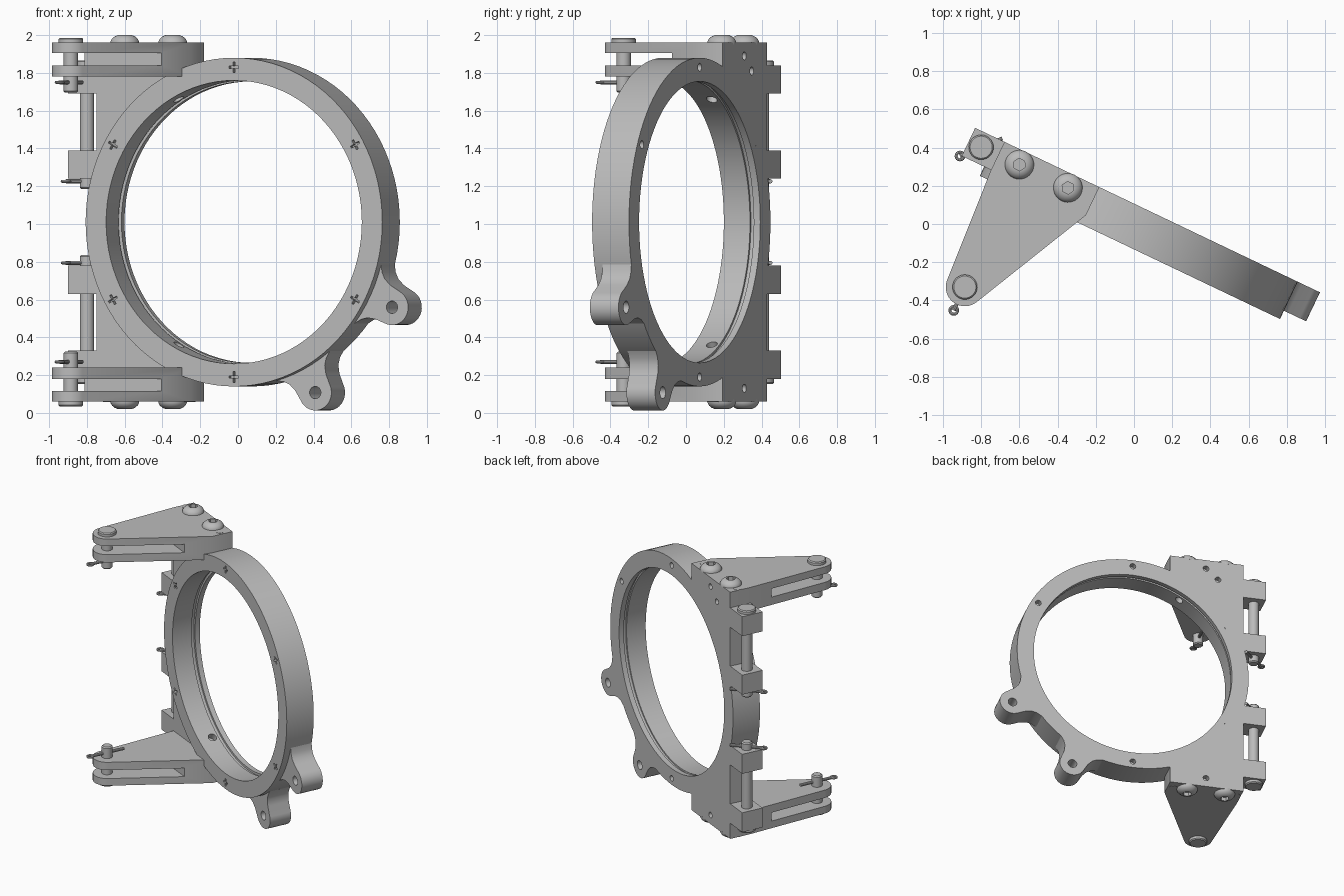
import bpy, bmesh
from math import sin, cos, pi, radians
from mathutils import Matrix, Vector

old = bpy.data.objects.get("Cube")
if old:
    bpy.data.objects.remove(old, do_unlink=True)

# One plain grey metal
metal = bpy.data.materials.new("grey metal")
metal.use_nodes = True
GREY = (0.5, 0.5, 0.5, 1)
metal.diffuse_color = GREY
metal.node_tree.nodes["Principled BSDF"].inputs["Base Color"].default_value = GREY

# Working frame: the ring axis is local y, its centre is the origin
FRAME = Matrix.Translation((0.025, -0.025, 1.01)) @ Matrix.Rotation(radians(-25.5), 4, 'Z')
ID = Matrix.Identity(4)
FACE = Matrix(((1, 0, 0, 0), (0, 0, 1, 0), (0, 1, 0, 0), (0, 0, 0, 1)))
BACK, FRONT, BODY_FRONT = 0.108, -0.108, -0.055


def flip(s):
    return Matrix.Diagonal((1, 1, s, 1))


def at(x, y, z=0):
    return Matrix.Translation((x, y, z))


def arc(cx, cy, r, a, b, n):
    return [(cx + r * cos(radians(a + (b - a) * i / n)),
             cy + r * sin(radians(a + (b - a) * i / n))) for i in range(n + 1)]


def prism(bm, pts, lo, hi, m=ID):
    a = [bm.verts.new(m @ Vector((x, y, lo))) for x, y in pts]
    b = [bm.verts.new(m @ Vector((x, y, hi))) for x, y in pts]
    bm.faces.new(a)
    bm.faces.new(b)
    for i in range(len(pts)):
        j = (i + 1) % len(pts)
        bm.faces.new((a[i], a[j], b[j], b[i]))


def box(bm, x0, x1, y0, y1, z0, z1):
    prism(bm, [(x0, y0), (x1, y0), (x1, y1), (x0, y1)], z0, z1)


def lathe(bm, prof, m=ID, n=32, loop=False):
    rings = [[bm.verts.new(m @ Vector((r * cos(2 * pi * i / n), r * sin(2 * pi * i / n), h)))
              for i in range(n)] for r, h in prof]
    pairs = list(zip(rings, rings[1:]))
    if loop:
        pairs.append((rings[-1], rings[0]))
    else:
        bm.faces.new(rings[0])
        bm.faces.new(rings[-1])
    for a, b in pairs:
        for i in range(n):
            j = (i + 1) % n
            bm.faces.new((a[i], a[j], b[j], b[i]))


def rod(bm, r, lo, hi, m=ID, n=20):
    lathe(bm, [(r, lo), (r, hi)], m, n)


def finish(name, bm, cutter=None):
    def to_object(label, mesh_bm):
        bmesh.ops.recalc_face_normals(mesh_bm, faces=mesh_bm.faces)
        mesh_bm.transform(FRAME)
        me = bpy.data.meshes.new(label)
        mesh_bm.to_mesh(me)
        mesh_bm.free()
        me.materials.append(metal)
        o = bpy.data.objects.new(label, me)
        bpy.context.collection.objects.link(o)
        return o
    ob = to_object(name, bm)
    bpy.ops.object.select_all(action='DESELECT')
    ob.select_set(True)
    bpy.context.view_layer.objects.active = ob
    if cutter:
        tool = to_object(name + "_cutter", cutter)
        tool.hide_render = True
        mod = ob.modifiers.new("cut", 'BOOLEAN')
        mod.object, mod.operation, mod.solver = tool, 'DIFFERENCE', 'EXACT'
        bpy.ops.object.modifier_apply(modifier=mod.name)
        bpy.data.objects.remove(tool, do_unlink=True)
    bpy.ops.object.shade_smooth_by_angle(angle=radians(30))
    return ob


# Clamp ring with an inner groove, cross-slot screws, rear holes and side holes
bm, cut = bmesh.new(), bmesh.new()
lathe(bm, [(0.87, FRONT), (0.87, BACK), (0.745, BACK), (0.745, 0.07), (0.762, 0.07),
           (0.762, 0.045), (0.75, 0.045), (0.75, FRONT)], FACE, 96, loop=True)
w, l = 0.006, 0.028
cross = [(l, -w), (l, w), (w, w), (w, l), (-w, l), (-w, w),
         (-l, w), (-l, -w), (-w, -w), (-w, -l), (w, -l), (w, -w)]
for k in range(6):
    a = radians(30 + 60 * k)
    place = FACE @ at(0.82 * cos(a), 0.82 * sin(a))
    prism(cut, cross, FRONT - 0.02, FRONT + 0.025, place @ Matrix.Rotation(a, 4, 'Z'))
    rod(cut, 0.022, 0.06, BACK + 0.02, place, 16)
for s in (1, -1):
    aim = Matrix.Rotation(radians(-30 * s), 4, 'Y') @ flip(s)
    rod(cut, 0.03, 0.7, 0.81, aim)
finish("clamp_ring", bm, cut)

# Drilled ears flaring out of the ring
for name, ang in (("side_ear", -26.5), ("lower_ear", -63.3)):
    bm, cut = bmesh.new(), bmesh.new()
    place = FACE @ Matrix.Rotation(radians(ang), 4, 'Z')
    flare = [(0.78, 0.19), (0.852, 0.175), (0.875, 0.14), (0.905, 0.115), (0.95, 0.1)]
    outline = [(x, -y) for x, y in flare] + arc(1.01, 0, 0.095, -80, 80, 14) + flare[::-1]
    prism(bm, outline, -0.06, BACK, place)
    rod(cut, 0.033, -0.2, 0.2, place @ at(1.01, 0))
    finish(name, bm, cut)

# Mounting body, cut away inside the ring
bm, cut = bmesh.new(), bmesh.new()
box(bm, -0.83, -0.28, BODY_FRONT, BACK, -0.77, 0.77)
rod(cut, 0.80, -0.3, 0.3, FACE, 96)
finish("mounting_body", bm, cut)

PIVOT, HINGE = (-0.69, -0.667), (-0.928, 0.03)


def cotter(name, centre, z, ang, half):
    bm = bmesh.new()
    m = at(*centre, z) @ Matrix.Rotation(radians(ang), 4, 'Z')
    rod(bm, 0.011, -half, half, m @ Matrix.Rotation(pi / 2, 4, 'Y'), 10)
    eye = [(0.02 + x, y) for x, y in arc(0, 0, 0.008, 0, 315, 7)]
    lathe(bm, eye, m @ at(-half, 0), 16, loop=True)
    finish(name, bm)


def pin(name, centre, s, top, end):
    bm = bmesh.new()
    lathe(bm, [(0.058, top + 0.026), (0.065, top + 0.019), (0.065, top),
               (0.038, top), (0.038, end + 0.008), (0.03, end)], at(*centre) @ flip(s))
    finish(name, bm)


for s, side in ((1, "upper"), (-1, "lower")):
    m = flip(s)

    # Forked arm: tapered slab with a slot for the mating lug
    bm, cut = bmesh.new(), bmesh.new()
    prism(bm, [(-0.83, BACK), (-0.28, BACK), (-0.28, BODY_FRONT)]
          + arc(*PIVOT, 0.10, -26, -176, 16) + [(-0.83, BODY_FRONT)], 0.77, 0.95, m)
    prism(cut, [(-1.2, -1), (0, -1), (0, -0.23), (-1.2, -0.23)], 0.83, 0.895, m)
    rod(cut, 0.022, 0.06, 0.2, FACE @ at(-0.55, s * 0.88), 16)
    if s > 0:
        rod(cut, 0.022, 0.06, 0.2, FACE @ at(-0.64, 0.80), 16)
    finish(side + "_fork_arm", bm, cut)

    # Domed socket screws and dowels holding the arm
    for i, x in enumerate((-0.708, -0.427)):
        bm, cut = bmesh.new(), bmesh.new()
        place = m @ at(x, 0.034, 0.95)
        lathe(bm, [(0.076, -0.01), (0.076, 0.006), (0.068, 0.021),
                   (0.055, 0.032), (0.038, 0.04)], place)
        rod(cut, 0.033, 0.012, 0.08, place, 6)
        finish(f"{side}_dome_screw_{i + 1}", bm, cut)
    bm = bmesh.new()
    for x in (-0.80, -0.324):
        rod(bm, 0.03, 0.9, 0.952, m @ at(x, 0.03))
    finish(side + "_dowels", bm)

    # Hinge knuckles on the body edge
    bm = bmesh.new()
    for z in (0.68, 0.23):
        box(bm, -1.0, -0.825, BODY_FRONT, BACK, *sorted((s * z, s * (z + 0.15))))
    finish(side + "_hinge_knuckles", bm)

    # Headed pins and their cotters
    pin(side + "_fork_pin", PIVOT, s, 0.95, 0.685)
    pin(side + "_hinge_pin", HINGE, s, 0.83, 0.175)
    cotter(side + "_fork_cotter", PIVOT, s * 0.74, 90, 0.135)
    cotter(side + "_hinge_cotter", HINGE, s * 0.216, 48, 0.12)
